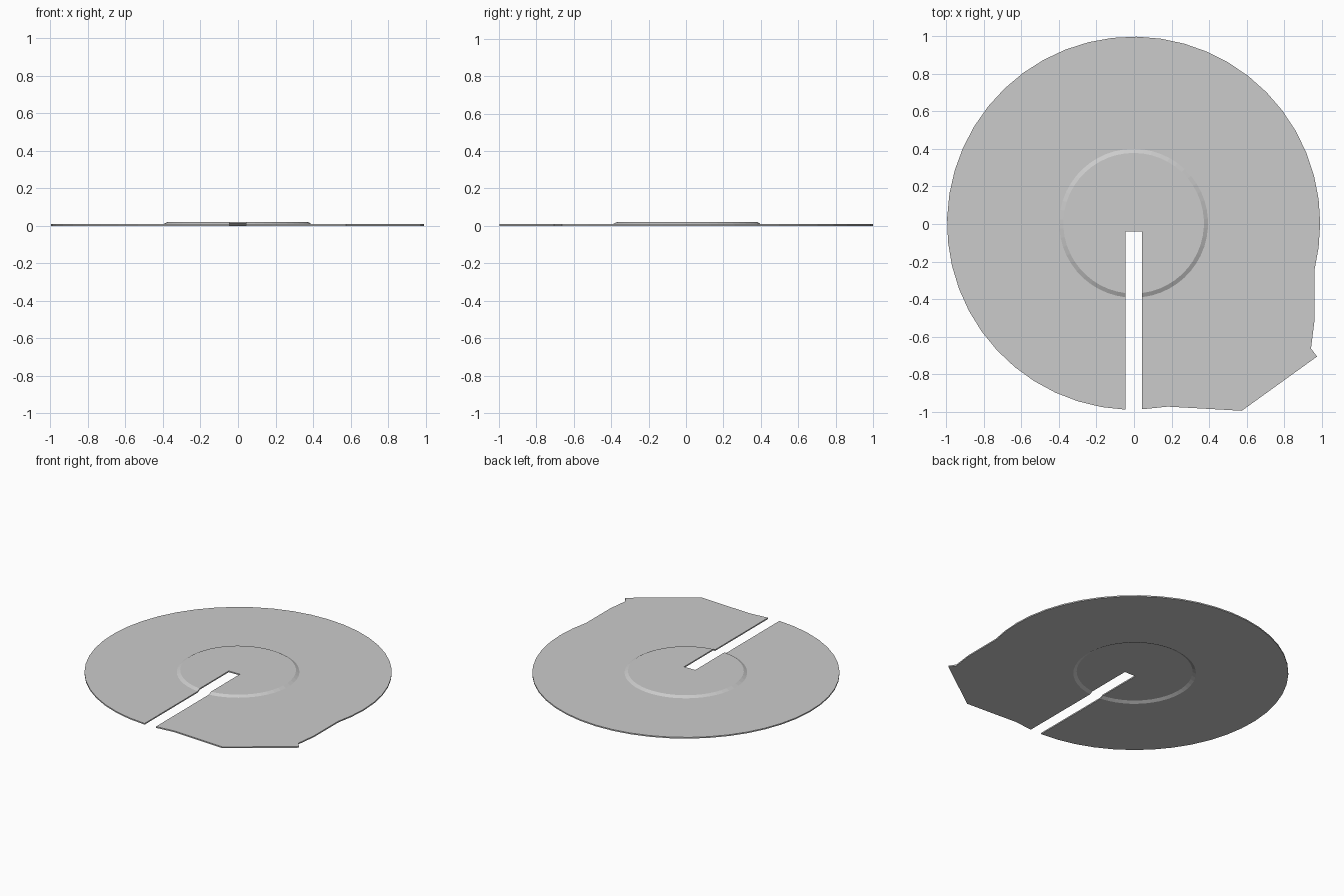
import bpy, bmesh, math

if "Cube" in bpy.data.objects:
    bpy.data.objects.remove(bpy.data.objects["Cube"])

CX, CY = -0.002, 0.004          # disc centre
R = 0.995                       # disc radius
SL, SR, S_TOP = -0.045, 0.043, -0.04   # slot sides and inner end
THICK, RAISE = 0.009, 0.012


def arc(r, n):
    """Points counter-clockwise from the slot's right side round to its left side."""
    a0 = -math.pi / 2 + math.asin((SR - CX) / r)
    a1 = 1.5 * math.pi + math.asin((SL - CX) / r)
    return [(CX + r * math.cos(a0 + (a1 - a0) * i / n),
             CY + r * math.sin(a0 + (a1 - a0) * i / n)) for i in range(n + 1)]


bm = bmesh.new()


def verts(points, z):
    return [bm.verts.new((x, y, z)) for x, y in points]


# outer outline: irregular lobe at the front right, then the round rim
lobe = [(SR, -0.988), (0.18, -0.974), (0.575, -0.996), (0.976, -0.707),
        (0.944, -0.664), (0.962, -0.52), (0.963, -0.243)]
a0, a1 = math.radians(-7.5), 1.5 * math.pi + math.asin((SL - CX) / R)
N = 37
rim = [(CX + R * math.cos(a0 + (a1 - a0) * i / N),
        CY + R * math.sin(a0 + (a1 - a0) * i / N)) for i in range(N + 1)]
outer = verts(lobe + rim, 0)

# step of the raised centre
low = verts(arc(0.397, 48), 0)
high = verts(arc(0.375, 48), RAISE)
slot_end = verts([(SL, S_TOP), (SR, S_TOP)], RAISE)

bm.faces.new(outer + low[::-1])
for i in range(len(low) - 1):
    bm.faces.new((low[i], low[i + 1], high[i + 1], high[i]))
bm.faces.new(high + slot_end)

# give the pressed sheet its thickness
res = bmesh.ops.extrude_face_region(bm, geom=bm.faces[:], use_keep_orig=True)
top = [g for g in res["geom"] if isinstance(g, bmesh.types.BMVert)]
bmesh.ops.translate(bm, verts=top, vec=(0, 0, THICK))
bmesh.ops.recalc_face_normals(bm, faces=bm.faces[:])

mesh = bpy.data.meshes.new("slotted_disc")
bm.to_mesh(mesh)
bm.free()
disc = bpy.data.objects.new("slotted_disc", mesh)
bpy.context.collection.objects.link(disc)
